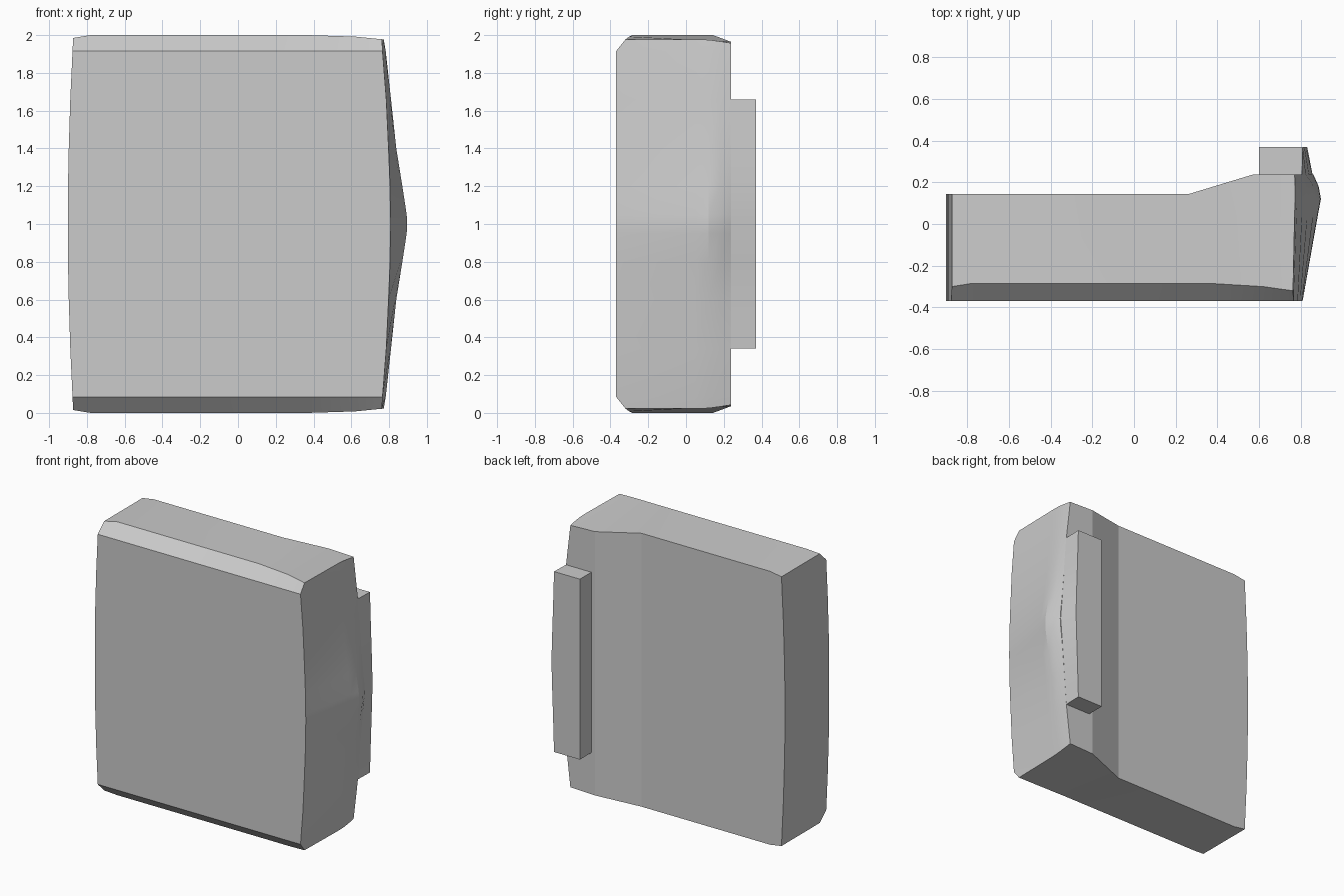
import bpy, bmesh, math

if "Cube" in bpy.data.objects:
    bpy.data.objects.remove(bpy.data.objects["Cube"])


def loft(name, rows, caps, angle=15):
    """Skin closed rings from bottom to top; caps list the end faces by ring index."""
    bm = bmesh.new()
    rings = [[bm.verts.new(p) for p in row] for row in rows]
    n = len(rows[0])
    for a, b in zip(rings, rings[1:]):
        for i in range(n):
            j = (i + 1) % n
            bm.faces.new((a[i], a[j], b[j], b[i]))
    for ring in (rings[0], rings[-1]):
        for cap in caps:
            bm.faces.new([ring[i] for i in cap])
    bmesh.ops.recalc_face_normals(bm, faces=bm.faces)
    mesh = bpy.data.meshes.new(name)
    bm.to_mesh(mesh)
    bm.free()
    obj = bpy.data.objects.new(name, mesh)
    bpy.context.collection.objects.link(obj)
    bpy.ops.object.select_all(action='DESELECT')
    obj.select_set(True)
    bpy.context.view_layer.objects.active = obj
    bpy.ops.object.shade_smooth_by_angle(angle=math.radians(angle))
    return obj


def mirrored(half):
    """Complete rings given top-down to the middle height z = 1."""
    low = [[(x, y, 2 - z) for x, y, z in row] for row in half]
    return low + half[-2::-1]


# Body: bevelled rim ring, x, y, z
rim = [(-0.873, -0.30, 1.985), (-0.78, -0.285, 2), (0.37, -0.285, 2),
       (0.62, -0.30, 1.992), (0.762, -0.32, 1.978), (0.77, 0.05, 1.978),
       (0.772, 0.12, 1.975), (0.772, 0.18, 1.967), (0.77, 0.237, 1.958),
       (0.57, 0.237, 1.965), (0.26, 0.143, 2), (-0.78, 0.143, 2),
       (-0.873, 0.143, 1.985)]

# Body rings: half height, left x, front right x, bulge x, back right x
sections = [(0.915, -0.876, 0.765, 0.782, 0.775),
            (0.66, -0.888, 0.785, 0.810, 0.805),
            (0.40, -0.896, 0.797, 0.838, 0.825),
            (0.20, -0.900, 0.805, 0.870, 0.841),
            (0.05, -0.900, 0.807, 0.893, 0.857),
            (0.00, -0.900, 0.808, 0.896, 0.860)]
body = [rim]
for h, left, front, bulge, back in sections:
    outline = [(left, -0.37), (-0.78, -0.37), (0.37, -0.37), (0.62, -0.37),
               (front, -0.37), (front + (bulge - front) * 0.85, 0.05),
               (bulge, 0.12), (back + (bulge - back) * 0.7, 0.18),
               (back, 0.237), (0.57, 0.237), (0.26, 0.143),
               (-0.78, 0.143), (left, 0.143)]
    body.append([(x, y, 1 + h) for x, y in outline])
loft("body", mirrored(body),
     [(0, 1, 11, 12), (1, 2, 10, 11), (2, 3, 9, 10), (3, 4, 5, 6, 7, 8, 9)])

# Raised bar on the back, its outer side following the body bulge
bar = []
for h, inner, outer in [(0.66, 0.805, 0.809), (0.40, 0.825, 0.817),
                        (0.20, 0.841, 0.824), (0, 0.858, 0.830)]:
    bar.append([(0.60, 0.225, 1 + h), (inner, 0.225, 1 + h),
                (outer, 0.37, 1 + h), (0.60, 0.37, 1 + h)])
loft("back_bar", mirrored(bar), [(0, 1, 2, 3)])
